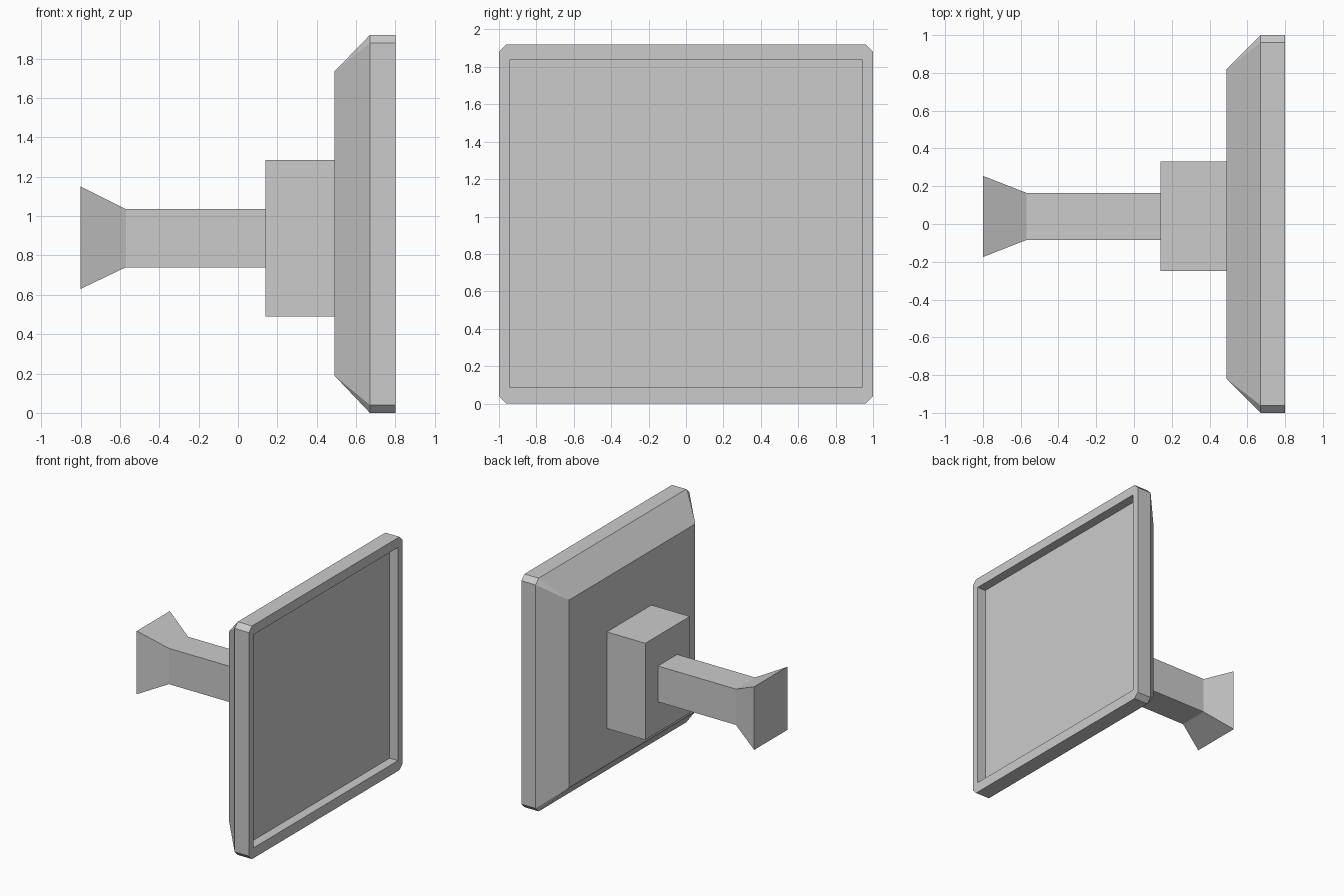
import bpy
import bmesh

if "Cube" in bpy.data.objects:
    bpy.data.objects.remove(bpy.data.objects["Cube"])


def loft(name, rings):
    """Skin rectangles along x: (x, y0, y1, z0, z1, corner chamfer)."""
    bm = bmesh.new()
    loops = []
    for x, y0, y1, z0, z1, c in rings:
        pts = [(y0 + c, z0), (y1 - c, z0), (y1, z0 + c), (y1, z1 - c),
               (y1 - c, z1), (y0 + c, z1), (y0, z1 - c), (y0, z0 + c)]
        loops.append([bm.verts.new((x, y, z)) for y, z in pts])
    for a, b in zip(loops, loops[1:]):
        for i in range(8):
            j = (i + 1) % 8
            bm.faces.new((a[i], a[j], b[j], b[i]))
    bm.faces.new(loops[0][::-1])
    bm.faces.new(loops[-1])
    # Unchamfered rings collapse to four corners
    bmesh.ops.remove_doubles(bm, verts=bm.verts[:], dist=1e-4)
    bmesh.ops.recalc_face_normals(bm, faces=bm.faces[:])
    mesh = bpy.data.meshes.new(name)
    bm.to_mesh(mesh)
    bm.free()
    obj = bpy.data.objects.new(name, mesh)
    bpy.context.collection.objects.link(obj)
    return obj


# Panel: tapered back, chamfered rim, recessed front face
loft("panel", [
    (0.49, -0.82, 0.82, 0.19, 1.735, 0),
    (0.67, -1.0, 1.0, 0.0, 1.92, 0.04),
    (0.80, -1.0, 1.0, 0.0, 1.92, 0.04),
    (0.80, -0.94, 0.94, 0.085, 1.84, 0),
    (0.723, -0.94, 0.94, 0.085, 1.84, 0),
])

# Mounting block behind the panel
loft("mount_block", [
    (0.14, -0.25, 0.33, 0.49, 1.285, 0),
    (0.49, -0.25, 0.33, 0.49, 1.285, 0),
])

# Arm with flared wall end
loft("wall_arm", [
    (-0.80, -0.175, 0.255, 0.63, 1.15, 0),
    (-0.57, -0.085, 0.165, 0.74, 1.035, 0),
    (0.14, -0.085, 0.165, 0.74, 1.035, 0),
])
